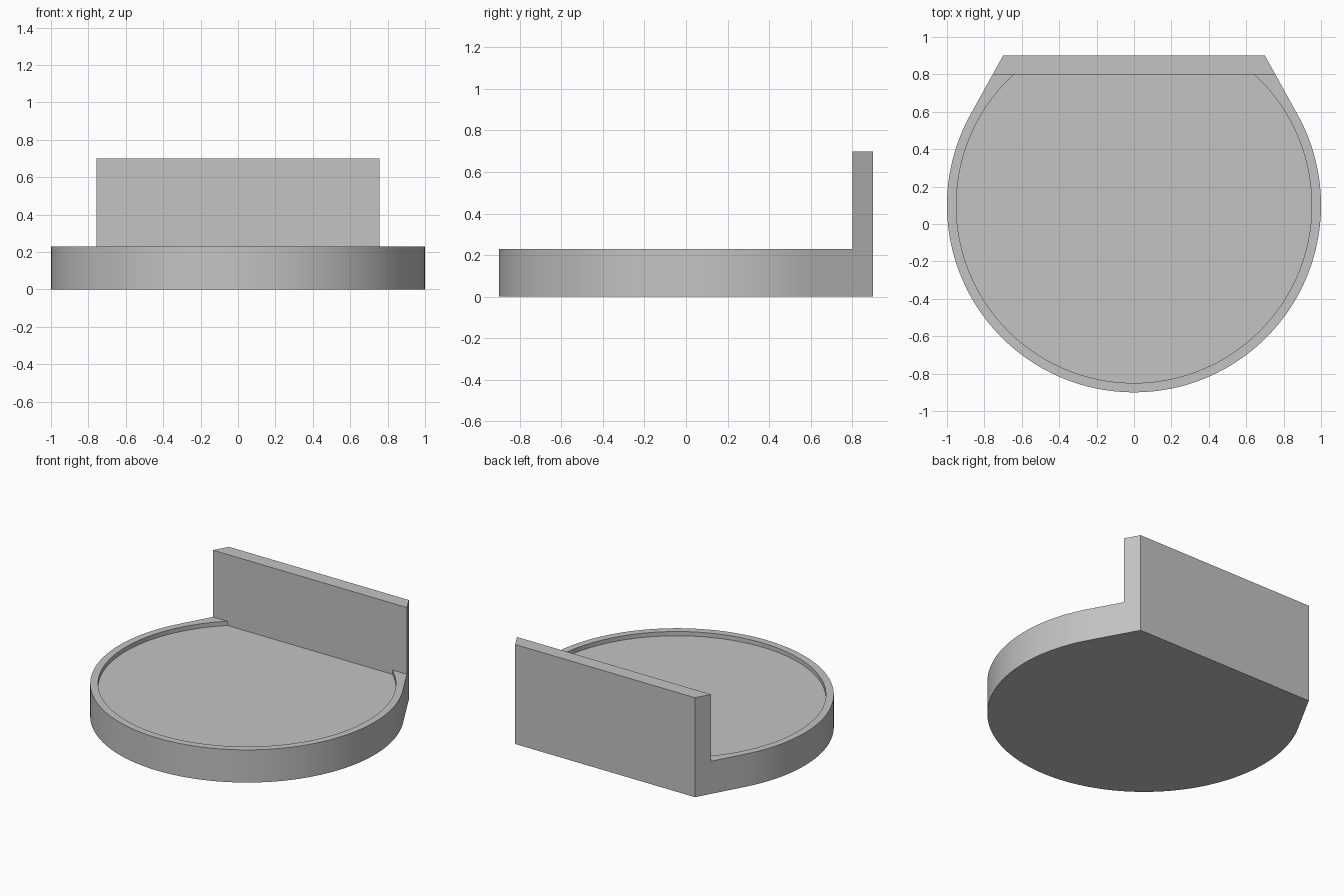
import bpy, bmesh, math

old = bpy.data.objects.get("Cube")
if old:
    bpy.data.objects.remove(old, do_unlink=True)

CENTER_Y, RADIUS, INNER = 0.1, 1.0, 0.95
BACK, WALL_FRONT = 0.9, 0.8
FLOOR, RIM, TOP = 0.2, 0.23, 0.7

grey = bpy.data.materials.new("light_grey")
grey.use_nodes = True
colour = (0.55, 0.55, 0.55, 1)
grey.diffuse_color = colour
grey.node_tree.nodes["Principled BSDF"].inputs["Base Color"].default_value = colour


def arc(radius, end, steps=128):
    """Points round the front, from angle end on the left side to its mirror."""
    sweep = math.pi + 2 * end
    return [(radius * math.cos(end - sweep * i / steps),
             CENTER_Y + radius * math.sin(end - sweep * i / steps))
            for i in range(steps + 1)]


def prism(name, outline, z0, z1):
    bm = bmesh.new()
    face = bm.faces.new([bm.verts.new((x, y, z0)) for x, y in outline])
    top = bmesh.ops.extrude_face_region(bm, geom=[face])["geom"]
    verts = [v for v in top if isinstance(v, bmesh.types.BMVert)]
    bmesh.ops.translate(bm, verts=verts, vec=(0, 0, z1 - z0))
    bmesh.ops.recalc_face_normals(bm, faces=bm.faces)
    mesh = bpy.data.meshes.new(name)
    bm.to_mesh(mesh)
    bm.free()
    mesh.materials.append(grey)
    obj = bpy.data.objects.new(name, mesh)
    bpy.context.collection.objects.link(obj)
    return obj


# Round body with straight tangent flanks running to the back corners
corner = 0.7
dy = BACK - CENTER_Y
tangent = math.atan2(dy, corner) - math.acos(RADIUS / math.hypot(corner, dy))
body = prism("tray_with_back_wall",
             [(corner, BACK)] + arc(RADIUS, tangent) + [(-corner, BACK)], 0, TOP)

# Space in front of the wall, and the shallow round recess inside the rim
front_cut = prism("front_cutter", [(-2, -2), (2, -2), (2, WALL_FRONT), (-2, WALL_FRONT)],
                  RIM, 1)
recess_end = math.asin((WALL_FRONT - CENTER_Y) / INNER)
recess_cut = prism("recess_cutter", arc(INNER, recess_end), FLOOR, 0.5)

# Cut the body, then drop the cutters
bpy.context.view_layer.objects.active = body
body.select_set(True)
for cutter in (front_cut, recess_cut):
    cutter.hide_render = True
    mod = body.modifiers.new("cut", "BOOLEAN")
    mod.operation = "DIFFERENCE"
    mod.solver = "EXACT"
    mod.object = cutter
    bpy.ops.object.modifier_apply(modifier=mod.name)
    bpy.data.objects.remove(cutter, do_unlink=True)

bpy.ops.object.shade_smooth_by_angle(angle=math.radians(20))
